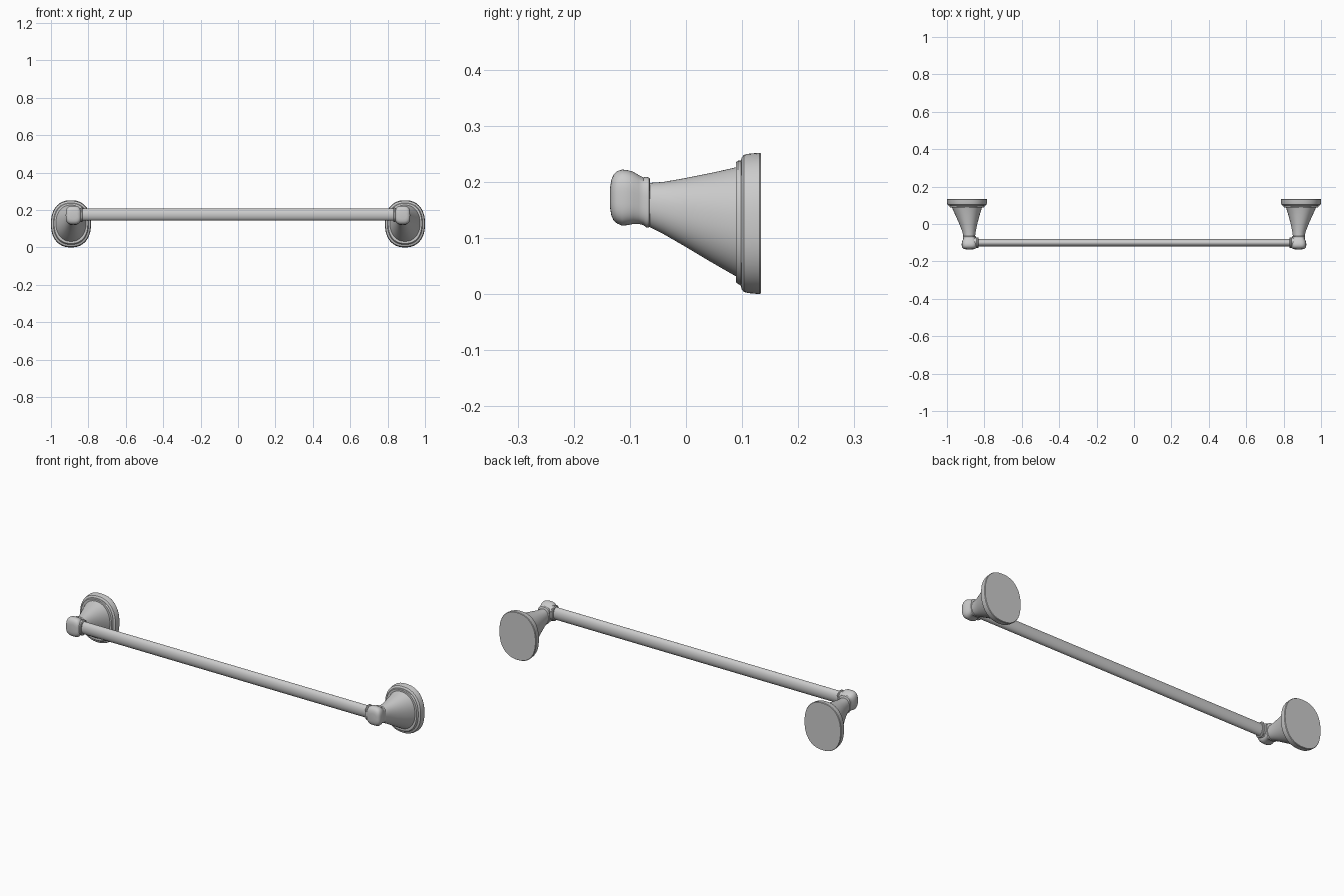
import bpy, bmesh, math

SEG = 64


def loft(name, axis, sections, power=2.0, mirror=True):
    """Skin superellipse rings along an axis.
    axis 'y': (y, x_centre, half_x, z_low, z_high); axis 'x': (x, y_centre, half_y, z_low, z_high)"""
    bm = bmesh.new()
    rings = []
    for pos, c, h, lo, hi in sections:
        ring = []
        for i in range(SEG):
            t = 2 * math.pi * i / SEG
            ct, st = math.cos(t), math.sin(t)
            u = c + h * math.copysign(abs(ct) ** (2 / power), ct)
            z = (lo + hi) / 2 + (hi - lo) / 2 * math.copysign(abs(st) ** (2 / power), st)
            ring.append(bm.verts.new((u, pos, z) if axis == 'y' else (pos, u, z)))
        rings.append(ring)
    for a, b in zip(rings, rings[1:]):
        for i in range(SEG):
            j = (i + 1) % SEG
            bm.faces.new((a[i], a[j], b[j], b[i]))
    bm.faces.new(rings[0])
    bm.faces.new(rings[-1])
    bmesh.ops.recalc_face_normals(bm, faces=bm.faces)
    me = bpy.data.meshes.new(name)
    bm.to_mesh(me)
    bm.free()
    ob = bpy.data.objects.new(name, me)
    bpy.context.collection.objects.link(ob)
    bpy.ops.object.select_all(action='DESELECT')
    ob.select_set(True)
    bpy.context.view_layer.objects.active = ob
    bpy.ops.object.shade_smooth_by_angle(angle=math.radians(35))
    if mirror:
        ob.modifiers.new("other_end", 'MIRROR')
    return ob


# Oval wall plate with rounded rim and raised step
loft("wall_plate", 'y', [
    (0.134, 0.893, 0.105, 0.002, 0.250),
    (0.131, 0.893, 0.107, 0.000, 0.252),
    (0.110, 0.893, 0.106, 0.002, 0.250),
    (0.103, 0.893, 0.104, 0.004, 0.248),
    (0.099, 0.893, 0.099, 0.009, 0.243),
    (0.098, 0.893, 0.094, 0.015, 0.238),
    (0.093, 0.893, 0.093, 0.018, 0.238),
    (0.089, 0.893, 0.090, 0.021, 0.235),
    (0.089, 0.893, 0.080, 0.032, 0.225),
], 2.3)

# Tapered post leaning up from the plate
loft("post", 'y', [
    (0.095, 0.893, 0.083, 0.029, 0.228),
    (0.085, 0.893, 0.079, 0.034, 0.225),
    (0.045, 0.890, 0.064, 0.057, 0.216),
    (0.000, 0.886, 0.048, 0.084, 0.207),
    (-0.040, 0.882, 0.036, 0.107, 0.200),
    (-0.068, 0.881, 0.031, 0.121, 0.198),
], 2.15)

# Rounded head with neck ring
loft("head", 'y', [
    (-0.064, 0.880, 0.031, 0.122, 0.205),
    (-0.066, 0.880, 0.034, 0.119, 0.208),
    (-0.071, 0.880, 0.034, 0.119, 0.209),
    (-0.076, 0.880, 0.033, 0.123, 0.208),
    (-0.084, 0.880, 0.035, 0.125, 0.212),
    (-0.094, 0.880, 0.039, 0.125, 0.218),
    (-0.104, 0.880, 0.041, 0.123, 0.221),
    (-0.114, 0.880, 0.041, 0.122, 0.222),
    (-0.123, 0.880, 0.039, 0.126, 0.219),
    (-0.129, 0.880, 0.036, 0.131, 0.213),
    (-0.133, 0.880, 0.030, 0.140, 0.204),
    (-0.135, 0.880, 0.021, 0.152, 0.192),
], 3.0)

# Socket ring where the bar enters the head
loft("bar_socket", 'x', [
    (0.880, -0.100, 0.030, 0.134, 0.213),
    (0.850, -0.100, 0.028, 0.136, 0.211),
    (0.842, -0.100, 0.027, 0.138, 0.210),
    (0.839, -0.100, 0.029, 0.135, 0.214),
    (0.834, -0.100, 0.029, 0.135, 0.214),
    (0.831, -0.100, 0.026, 0.139, 0.210),
], 2.4)

# Long oval bar
loft("towel_bar", 'x', [
    (-0.860, -0.100, 0.021, 0.143, 0.207),
    (0.860, -0.100, 0.021, 0.143, 0.207),
], 2.0, mirror=False)
